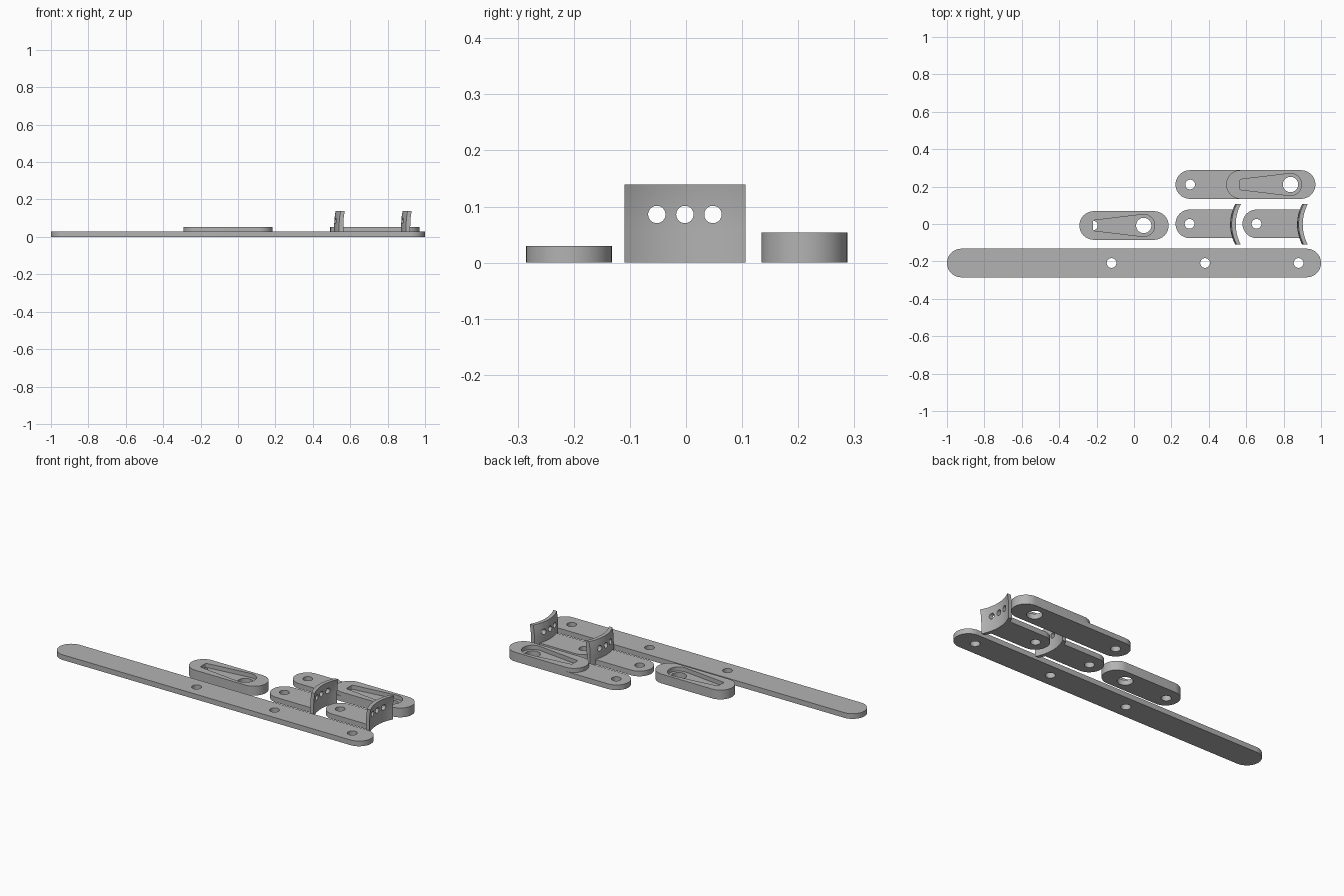
import bpy
import bmesh
from math import cos, sin, pi, radians, sqrt

if "Cube" in bpy.data.objects:
    bpy.data.objects.remove(bpy.data.objects["Cube"], do_unlink=True)

grey = bpy.data.materials.new("plain grey")
grey.use_nodes = True
grey.diffuse_color = (0.45, 0.45, 0.45, 1)
grey.node_tree.nodes["Principled BSDF"].inputs["Base Color"].default_value = grey.diffuse_color

PLATE = 0.03      # plate thickness
BLOCK = 0.054     # height of slotted block
R = 0.0765        # rounded end radius
BOLT = 0.026      # bolt hole radius


def arc(x, y, r, start, end, n=24):
    return [(x + r * cos(radians(start + (end - start) * i / n)),
             y + r * sin(radians(start + (end - start) * i / n))) for i in range(n + 1)]


def circle(x, y, r):
    return arc(x, y, r, 0, 360, 40)[:-1]


def stadium(x0, x1, y):
    return arc(x1 - R, y, R, -90, 90) + arc(x0 + R, y, R, 90, 270)


def tongue(x0, x1, y):
    return [(x1, y - R), (x1, y + R)] + arc(x0 + R, y, R, 90, 270)


def teardrop(x0, x1, y):
    # wide round end at x1, narrow squared end at x0
    return arc(x1, y, 0.059, -95, 95) + arc(x0 + 0.008, y + 0.02, 0.008, 90, 180, 5) \
        + arc(x0 + 0.008, y - 0.02, 0.008, 180, 270, 5)


def add_object(name, mesh):
    obj = bpy.data.objects.new(name, mesh)
    bpy.context.collection.objects.link(obj)
    return obj


def evaluated_mesh(obj):
    bpy.context.view_layer.update()
    return bpy.data.meshes.new_from_object(obj.evaluated_get(bpy.context.evaluated_depsgraph_get()))


def prism(name, z0, z1, outlines):
    """Extrude the first outline with the others as through holes."""
    curve = bpy.data.curves.new(name, "CURVE")
    curve.dimensions = "2D"
    curve.fill_mode = "BOTH"
    curve.extrude = (z1 - z0) / 2
    for pts in outlines:
        s = curve.splines.new("POLY")
        s.points.add(len(pts) - 1)
        for p, (x, y) in zip(s.points, pts):
            p.co = (x, y, 0, 1)
        s.use_cyclic_u = True
    temp = add_object("outline", curve)
    mesh = evaluated_mesh(temp)
    bpy.data.objects.remove(temp, do_unlink=True)
    bm = bmesh.new()
    bm.from_mesh(mesh)
    bmesh.ops.remove_doubles(bm, verts=bm.verts, dist=1e-5)
    bmesh.ops.translate(bm, verts=bm.verts, vec=(0, 0, (z0 + z1) / 2))
    bmesh.ops.recalc_face_normals(bm, faces=bm.faces)
    bm.to_mesh(mesh)
    bm.free()
    return add_object(name, mesh)


def combine(obj, others, operation):
    for other in others:
        mod = obj.modifiers.new("combine", "BOOLEAN")
        mod.operation = operation
        mod.solver = "EXACT"
        mod.object = other
    mesh = evaluated_mesh(obj)
    obj.modifiers.clear()
    obj.data = mesh
    for other in others:
        bpy.data.objects.remove(other, do_unlink=True)


def finish(obj):
    obj.data.materials.clear()
    obj.data.materials.append(grey)
    obj.data.polygons.foreach_set("use_smooth", [True] * len(obj.data.polygons))
    obj.data.set_sharp_from_angle(angle=radians(30))


def slotted_arm(name, x0, x1, y, bolt_x):
    """Plate with a keyhole slotted block standing on its +x end."""
    hub = x1 - 0.133
    arm = prism(name, 0, PLATE, [stadium(x0, x1, y), circle(hub, y, 0.041), circle(bolt_x, y, BOLT)])
    block = prism("slotted_block", PLATE, BLOCK,
                  [stadium(x1 - 0.477, x1, y), teardrop(x1 - 0.404, hub, y)])
    combine(arm, [block], "UNION")
    finish(arm)


def curved_wall(name, x, y):
    """Upright pad, hollow towards +x, its top leaning forward."""
    half, height, bend, thick = 0.108, 0.139, 0.23, 0.022
    bm = bmesh.new()
    bmesh.ops.create_grid(bm, x_segments=16, y_segments=12, size=1)
    for v in bm.verts:
        u, w = v.co.x * half, (v.co.y + 1) / 2 * height
        lean = max(0, w - 0.06) ** 2 * 1.3
        v.co = (x + bend - sqrt(bend ** 2 - u ** 2) + lean, y + u, w)
    new = bmesh.ops.extrude_face_region(bm, geom=bm.faces[:])["geom"]
    bmesh.ops.translate(bm, vec=(thick, 0, 0),
                        verts=[g for g in new if isinstance(g, bmesh.types.BMVert)])
    bmesh.ops.recalc_face_normals(bm, faces=bm.faces)
    mesh = bpy.data.meshes.new(name)
    bm.to_mesh(mesh)
    bm.free()
    wall = add_object(name, mesh)
    # three pin holes
    drills = []
    for dy in (-0.05, 0, 0.05):
        bpy.ops.mesh.primitive_cylinder_add(vertices=32, radius=0.0155, depth=0.2,
                                            location=(x, y + dy, 0.086), rotation=(0, pi / 2, 0))
        drills.append(bpy.context.object)
        drills[-1].hide_render = True
    combine(wall, drills, "DIFFERENCE")
    return wall


# Long bar
bar_y = -0.2085
bar = prism("long_bar", 0, PLATE, [stadium(-1, 1, bar_y)]
            + [circle(x, bar_y, BOLT) for x in (-0.12, 0.38, 0.88)])
finish(bar)

# Slotted arms
slotted_arm("short_slotted_arm", -0.292, 0.185, -0.008, -0.22)
slotted_arm("long_slotted_arm", 0.222, 0.97, 0.211, 0.3)

# Brackets with a curved pad
for label, x in (("inner", 0.222), ("outer", 0.58)):
    y = -0.002
    foot = prism(label + "_bracket", 0, PLATE,
                 [tongue(x, x + 0.307, y + 0.003), circle(x + 0.075, y + 0.003, BOLT)])
    combine(foot, [curved_wall("pad", x + 0.292, y)], "UNION")
    finish(foot)
